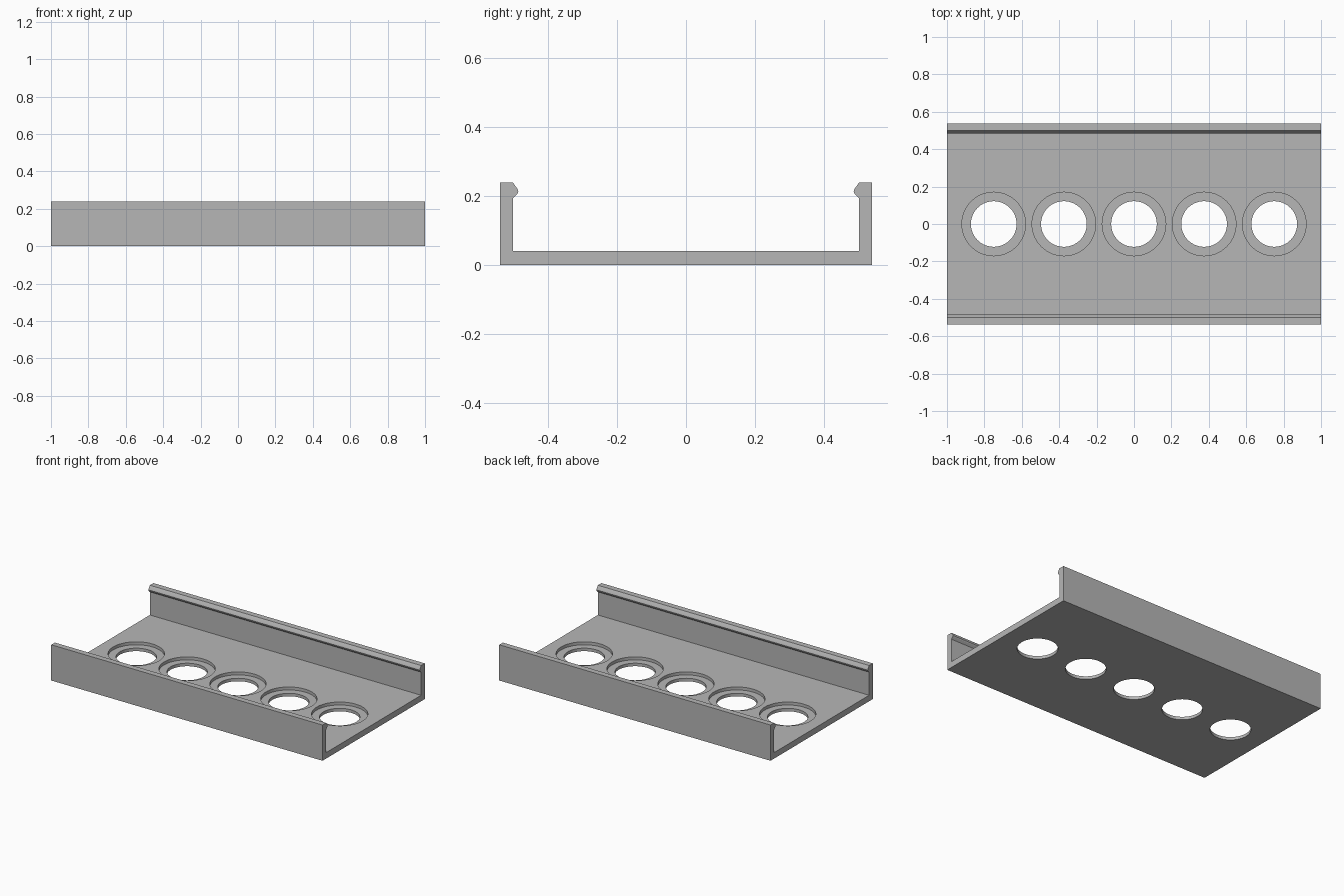
import bpy
import bmesh

cube = bpy.data.objects.get("Cube")
if cube:
    bpy.data.objects.remove(cube, do_unlink=True)

LENGTH, HALF_WIDTH, FLOOR, HEIGHT = 2.0, 0.538, 0.04, 0.238
WALL = 0.5          # inner face of the side walls
HOLE, RECESS, STEP = 0.122, 0.17, 0.02
SPACING = 0.375

grey = bpy.data.materials.new("plain grey")
grey.use_nodes = True
colour = (0.47, 0.47, 0.47, 1)
grey.diffuse_color = colour
grey.node_tree.nodes["Principled BSDF"].inputs["Base Color"].default_value = colour


def mesh_object(name, bm):
    bmesh.ops.recalc_face_normals(bm, faces=bm.faces[:])
    mesh = bpy.data.meshes.new(name)
    bm.to_mesh(mesh)
    bm.free()
    mesh.materials.append(grey)
    obj = bpy.data.objects.new(name, mesh)
    bpy.context.collection.objects.link(obj)
    return obj


# Channel: half cross-section with a snap lip, mirrored and extruded along x
half = [(HALF_WIDTH, 0), (HALF_WIDTH, HEIGHT), (WALL, HEIGHT),
        (0.487, 0.219), (0.485, 0.213), (0.487, 0.207),
        (WALL, 0.194), (WALL, FLOOR)]
profile = half + [(-y, z) for y, z in reversed(half)]
bm = bmesh.new()
end = bm.faces.new([bm.verts.new((-LENGTH / 2, y, z)) for y, z in profile])
extruded = bmesh.ops.extrude_face_region(bm, geom=[end], use_keep_orig=True)
moved = [g for g in extruded["geom"] if isinstance(g, bmesh.types.BMVert)]
bmesh.ops.translate(bm, verts=moved, vec=(LENGTH, 0, 0))
channel = mesh_object("channel", bm)


def cut_cylinders(name, radius, low, high):
    """Cut a row of five round openings between two heights."""
    bm = bmesh.new()
    for i in range(-2, 3):
        made = bmesh.ops.create_cone(bm, cap_ends=True, segments=64, radius1=radius,
                                     radius2=radius, depth=high - low)
        bmesh.ops.translate(bm, verts=made["verts"],
                            vec=(i * SPACING, 0, (low + high) / 2))
    cutter = mesh_object(name, bm)
    cutter.hide_render = True
    modifier = channel.modifiers.new(name, "BOOLEAN")
    modifier.operation = "DIFFERENCE"
    modifier.solver = "EXACT"
    modifier.object = cutter
    bpy.context.view_layer.objects.active = channel
    bpy.ops.object.modifier_apply(modifier=name)
    bpy.data.objects.remove(cutter, do_unlink=True)


# Stepped holes: through bore and wider shallow recess
cut_cylinders("through_holes", HOLE, -0.1, 0.1)
cut_cylinders("recesses", RECESS, FLOOR - STEP, 0.1)

# Smooth bores with sharp edges
bpy.ops.object.select_all(action="DESELECT")
channel.select_set(True)
bpy.context.view_layer.objects.active = channel
bpy.ops.object.shade_smooth_by_angle(angle=0.4)
